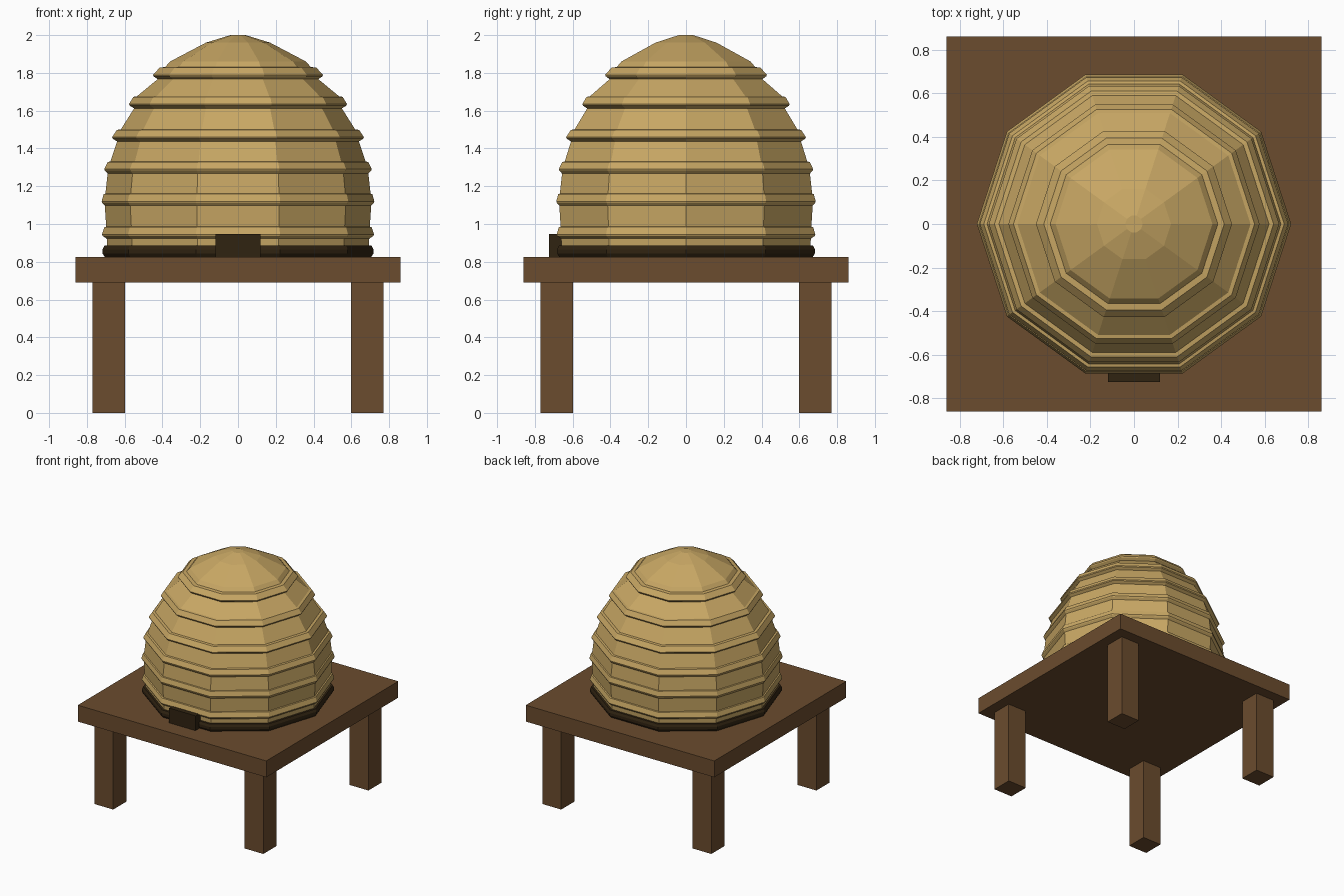
import bpy
import bmesh
import math

if "Cube" in bpy.data.objects:
    bpy.data.objects.remove(bpy.data.objects["Cube"])


def material(name, rgb):
    """Flat material from 0-255 display values, stored as linear."""
    lin = [((c / 255 + 0.055) / 1.055) ** 2.4 for c in rgb] + [1.0]
    mat = bpy.data.materials.new(name)
    mat.use_nodes = True
    mat.diffuse_color = lin
    bsdf = mat.node_tree.nodes["Principled BSDF"]
    bsdf.inputs["Base Color"].default_value = lin
    bsdf.inputs["Roughness"].default_value = 0.9
    return mat


straw = material("straw", (200, 167, 100))
wood = material("brown wood", (107, 76, 46))
dark = material("dark opening", (48, 35, 17))


def finish(name, bm, mat):
    bmesh.ops.recalc_face_normals(bm, faces=bm.faces)
    mesh = bpy.data.meshes.new(name)
    bm.to_mesh(mesh)
    bm.free()
    mesh.materials.append(mat)
    obj = bpy.data.objects.new(name, mesh)
    bpy.context.collection.objects.link(obj)
    return obj


def box(name, low, high, mat):
    bm = bmesh.new()
    bmesh.ops.create_cube(bm, size=1)
    for v in bm.verts:
        for i in range(3):
            v.co[i] = high[i] if v.co[i] > 0 else low[i]
    return finish(name, bm, mat)


def lathe(name, profile, mat, sides=10):
    """Closed, flat-faced solid turned about z from (radius, height) points."""
    bm = bmesh.new()
    rings = []
    for r, z in profile:
        angles = [math.tau * i / sides for i in range(sides)]
        rings.append([bm.verts.new((r * math.cos(a), r * math.sin(a), z)) for a in angles])
    for a, b in zip(rings, rings[1:]):
        for i in range(sides):
            j = (i + 1) % sides
            bm.faces.new((a[i], a[j], b[j], b[i]))
    bm.faces.new(rings[0])
    bm.faces.new(rings[-1])
    return finish(name, bm, mat)


# Straw dome: rounded cap, then one entry per coil
# (peak radius, peak height, body radius above, body radius below)
coils = [
    (0.45, 1.79, 0.385, 0.425),
    (0.577, 1.635, 0.535, 0.55),
    (0.667, 1.46, 0.62, 0.64),
    (0.708, 1.29, 0.675, 0.69),
    (0.722, 1.12, 0.702, 0.705),
    (0.72, 0.945, 0.698, 0.695),
]
profile = [(0.04, 2.0), (0.17, 1.96), (0.36, 1.86)]
for peak, z, above, below in coils:
    lip = above + (peak - above) * 0.45
    profile += [(above, z + 0.041), (lip, z + 0.038), (peak, z), (peak - 0.003, z - 0.008), (below, z - 0.023)]
profile.append((0.69, 0.83))
lathe("straw_dome", profile, straw)

# Dark bottom coil
lathe("base_ring", [(0.69, 0.887), (0.708, 0.885), (0.718, 0.865), (0.718, 0.845), (0.705, 0.825)], dark)

# Entrance block at the front
box("entrance", (-0.12, -0.725, 0.825), (0.12, -0.63, 0.947), dark)

# Table
box("table_top", (-0.86, -0.86, 0.69), (0.86, 0.86, 0.825), wood)
for x, side in ((-0.685, "right"), (0.685, "left")):
    for y, end in ((-0.685, "front"), (0.685, "back")):
        box(f"{end}_{side}_leg", (x - 0.086, y - 0.086, 0), (x + 0.086, y + 0.086, 0.69), wood)
